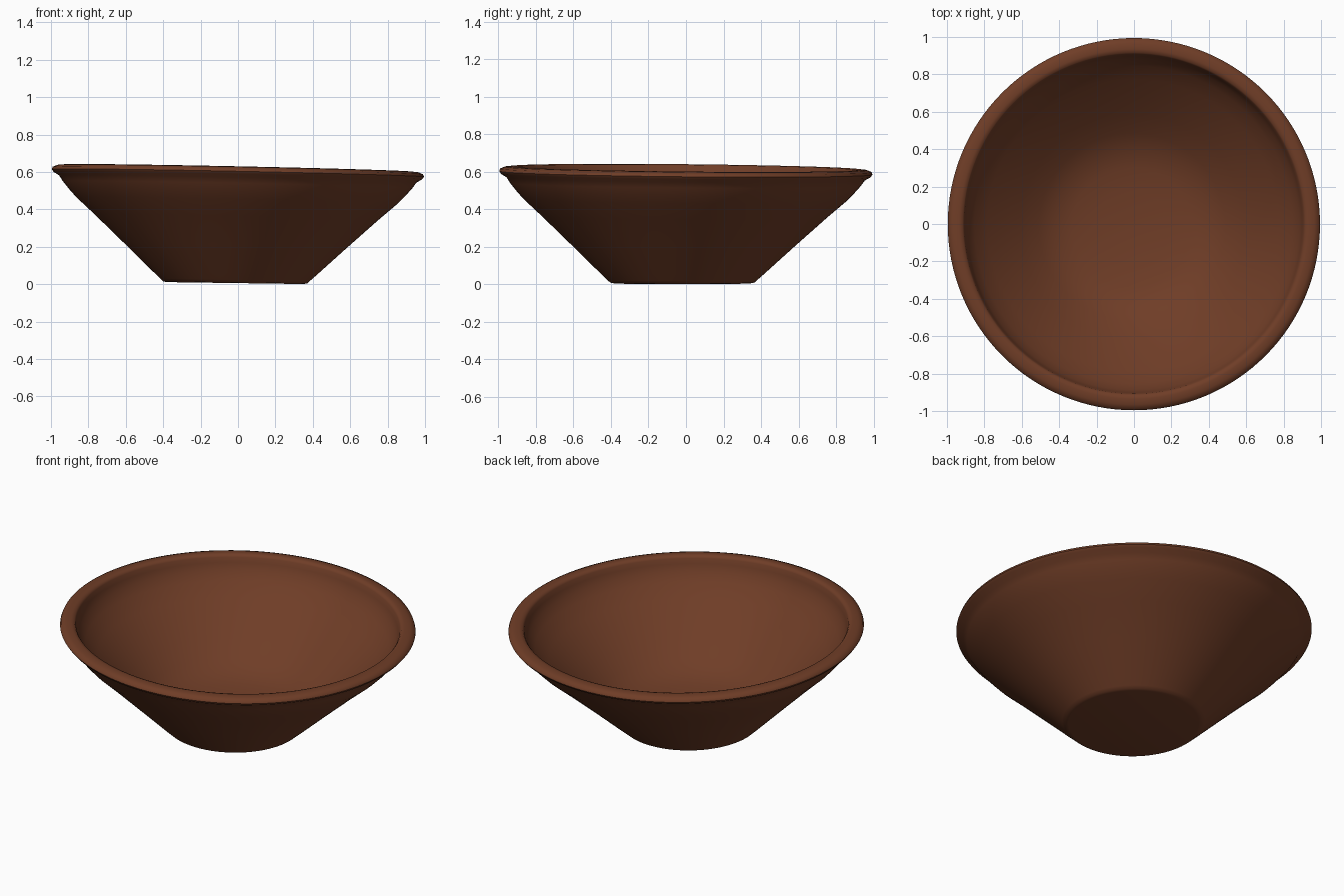
import bpy, bmesh, math

if "Cube" in bpy.data.objects:
    bpy.data.objects.remove(bpy.data.objects["Cube"])

SEG = 128

# Lathe profile (radius, height): underside, outer wall, rim, inner wall, inner floor
profile = [
    (0.365, 0.0), (0.385, 0.004), (0.40, 0.018), (0.44, 0.055), (0.60, 0.207),
    (0.76, 0.357), (0.86, 0.447), (0.90, 0.490), (0.935, 0.532), (0.955, 0.562),
    (0.985, 0.580), (0.995, 0.594), (0.990, 0.608), (0.965, 0.618), (0.935, 0.621),
    (0.915, 0.617), (0.907, 0.605), (0.900, 0.575), (0.885, 0.535), (0.85, 0.485),
    (0.78, 0.410), (0.60, 0.250), (0.50, 0.170), (0.42, 0.122), (0.32, 0.092),
    (0.20, 0.078), (0.10, 0.070),
]

clay = bpy.data.materials.new("brown_clay")
clay.diffuse_color = (0.160, 0.047, 0.020, 1.0)
clay.use_nodes = True
clay.node_tree.nodes["Principled BSDF"].inputs["Base Color"].default_value = clay.diffuse_color


def place(r, z, a):
    """Point on the bowl: slightly off-centre foot and a gently tilted rim."""
    t = z / 0.62
    x = r * math.cos(a) - 0.015 * (1 - t)
    y = r * math.sin(a) - 0.02 * (1 - t)
    tilt = -(0.014 + 0.007 * t) * x - 0.010 * t * y
    return (x, y, z + tilt + 0.006 * (1 - t))


# Bowl body
bm = bmesh.new()
rings = [[bm.verts.new(place(r, z, 2 * math.pi * i / SEG)) for i in range(SEG)]
         for r, z in profile]
for lower, upper in zip(rings, rings[1:]):
    for i in range(SEG):
        j = (i + 1) % SEG
        bm.faces.new((lower[i], lower[j], upper[j], upper[i]))

# Foot underside and centre of the inner floor
bm.faces.new(rings[0][::-1])
centre = bm.verts.new(place(0, 0.068, 0))
for i in range(SEG):
    bm.faces.new((rings[-1][i], rings[-1][(i + 1) % SEG], centre))

bmesh.ops.recalc_face_normals(bm, faces=bm.faces[:])
mesh = bpy.data.meshes.new("bowl")
bm.to_mesh(mesh)
bm.free()
mesh.materials.append(clay)
bowl = bpy.data.objects.new("bowl", mesh)
bpy.context.collection.objects.link(bowl)

# Smooth shading
bpy.context.view_layer.objects.active = bowl
bowl.select_set(True)
bpy.ops.object.shade_smooth_by_angle(angle=math.radians(50))
